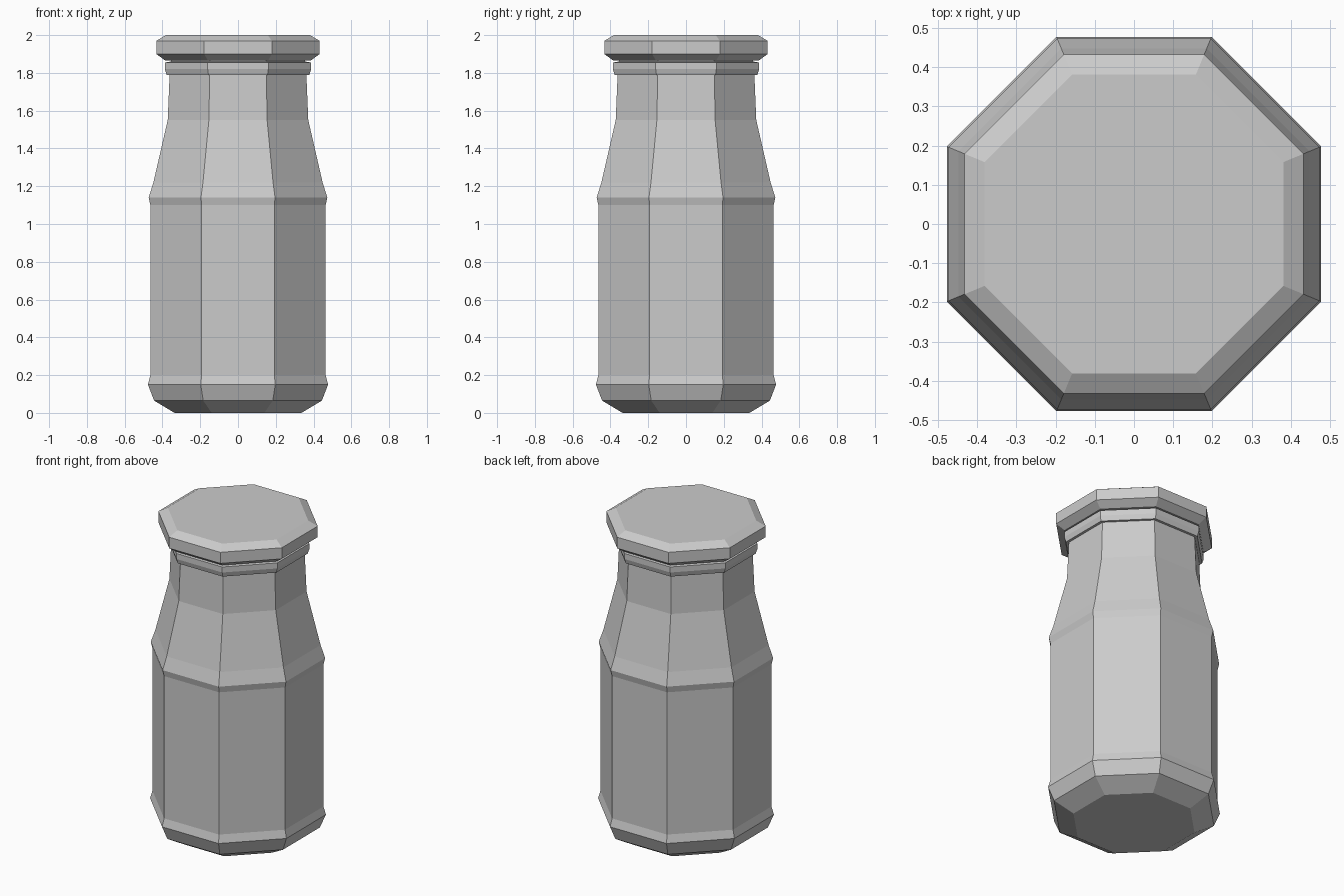
import bpy, bmesh, math

if "Cube" in bpy.data.objects:
    bpy.data.objects.remove(bpy.data.objects["Cube"])

SIDES = 8


def octagon_solid(name, profile):
    """Stack octagonal rings; profile is (flat-to-axis distance, height)."""
    bm = bmesh.new()
    rings = []
    for flat, z in profile:
        r = flat / math.cos(math.pi / SIDES)
        rings.append([bm.verts.new((r * math.cos((i + 0.5) * math.tau / SIDES),
                                    r * math.sin((i + 0.5) * math.tau / SIDES), z))
                      for i in range(SIDES)])
    for low, high in zip(rings, rings[1:]):
        for i in range(SIDES):
            j = (i + 1) % SIDES
            bm.faces.new((low[i], low[j], high[j], high[i]))
    bm.faces.new(rings[0][::-1])
    bm.faces.new(rings[-1])
    mesh = bpy.data.meshes.new(name)
    bm.to_mesh(mesh)
    bm.free()
    obj = bpy.data.objects.new(name, mesh)
    bpy.context.collection.objects.link(obj)
    return obj


# Bottle body with bulged base, shoulder, neck and collar ring
octagon_solid("bottle_body", [
    (0.336, 0.0), (0.444, 0.065), (0.477, 0.15), (0.464, 0.20),
    (0.464, 1.10), (0.473, 1.14), (0.448, 1.22), (0.372, 1.55),
    (0.362, 1.79), (0.378, 1.79), (0.387, 1.82), (0.387, 1.855),
    (0.355, 1.86), (0.355, 1.875),
])

# Chamfered cap
octagon_solid("cap", [
    (0.355, 1.865), (0.385, 1.865), (0.432, 1.90), (0.432, 1.97), (0.381, 2.0),
])
